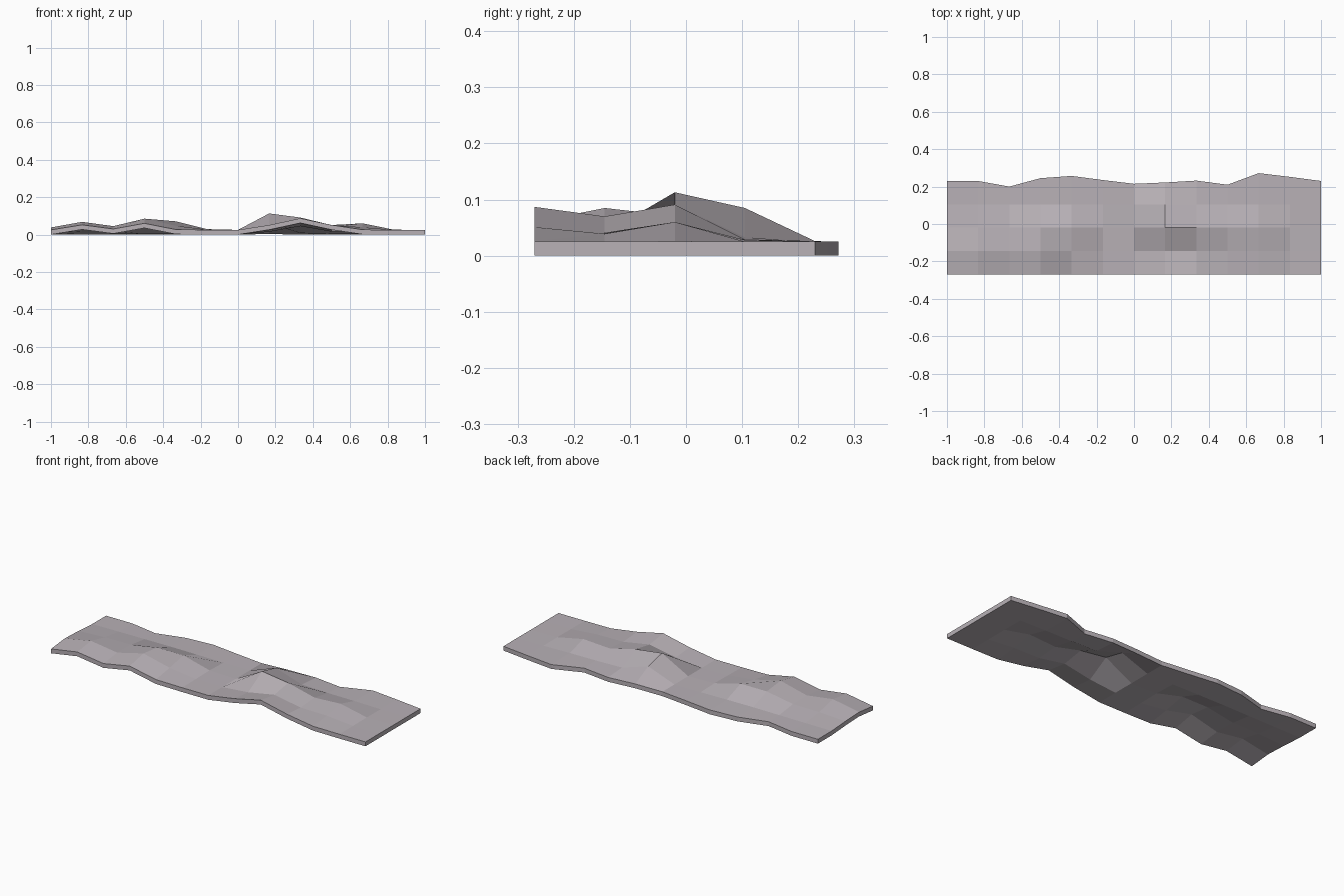
import bpy, bmesh

if "Cube" in bpy.data.objects:
    bpy.data.objects.remove(bpy.data.objects["Cube"])

THICK = 0.025
# rumple of the sheet above its flat height, in thousandths: rows front to back, left to right
LIFT = [
    [0, 27, 5, 35, 2, 0, 0, 26, 62, 26, 1, 0, 0],
    [13, 43, 20, 60, 22, 2, 0, 15, 45, 16, 14, 0, 0],
    [8, 16, 18, 46, 46, 4, 0, 88, 66, 26, 35, 1, 0],
    [0, 1, 2, 3, 2, 0, 0, 60, 8, 4, 3, 0, 0],
    [0, 0, 0, 0, 0, 0, 0, 3, 0, 0, 0, 0, 0],
]
ROWS = [-0.27, -0.145, -0.02, 0.105]
# ragged back edge
BACK = [.23, .23, .2, .245, .257, .235, .215, .222, .232, .21, .272, .252, .23]

bm = bmesh.new()
grid = []
for r, row in enumerate(LIFT):
    grid.append([bm.verts.new((-1 + c / 6, ROWS[r] if r < 4 else BACK[c], THICK + h / 1000))
                 for c, h in enumerate(row)])
for r in range(4):
    for c in range(12):
        bm.faces.new((grid[r][c], grid[r][c + 1], grid[r + 1][c + 1], grid[r + 1][c]))

# underside and rim, a straight drop from the top
ext = bmesh.ops.extrude_face_region(bm, geom=bm.faces[:], use_keep_orig=True)
bottom = [g for g in ext["geom"] if isinstance(g, bmesh.types.BMVert)]
bmesh.ops.translate(bm, verts=bottom, vec=(0, 0, -THICK))
bmesh.ops.recalc_face_normals(bm, faces=bm.faces[:])

mesh = bpy.data.meshes.new("rumpled_sheet")
bm.to_mesh(mesh)
bm.free()
mat = bpy.data.materials.new("pale mauve grey")
mat.diffuse_color = (0.48, 0.44, 0.47, 1)
mat.use_nodes = True
mat.node_tree.nodes["Principled BSDF"].inputs["Base Color"].default_value = mat.diffuse_color
mesh.materials.append(mat)
obj = bpy.data.objects.new("rumpled_sheet", mesh)
bpy.context.collection.objects.link(obj)
